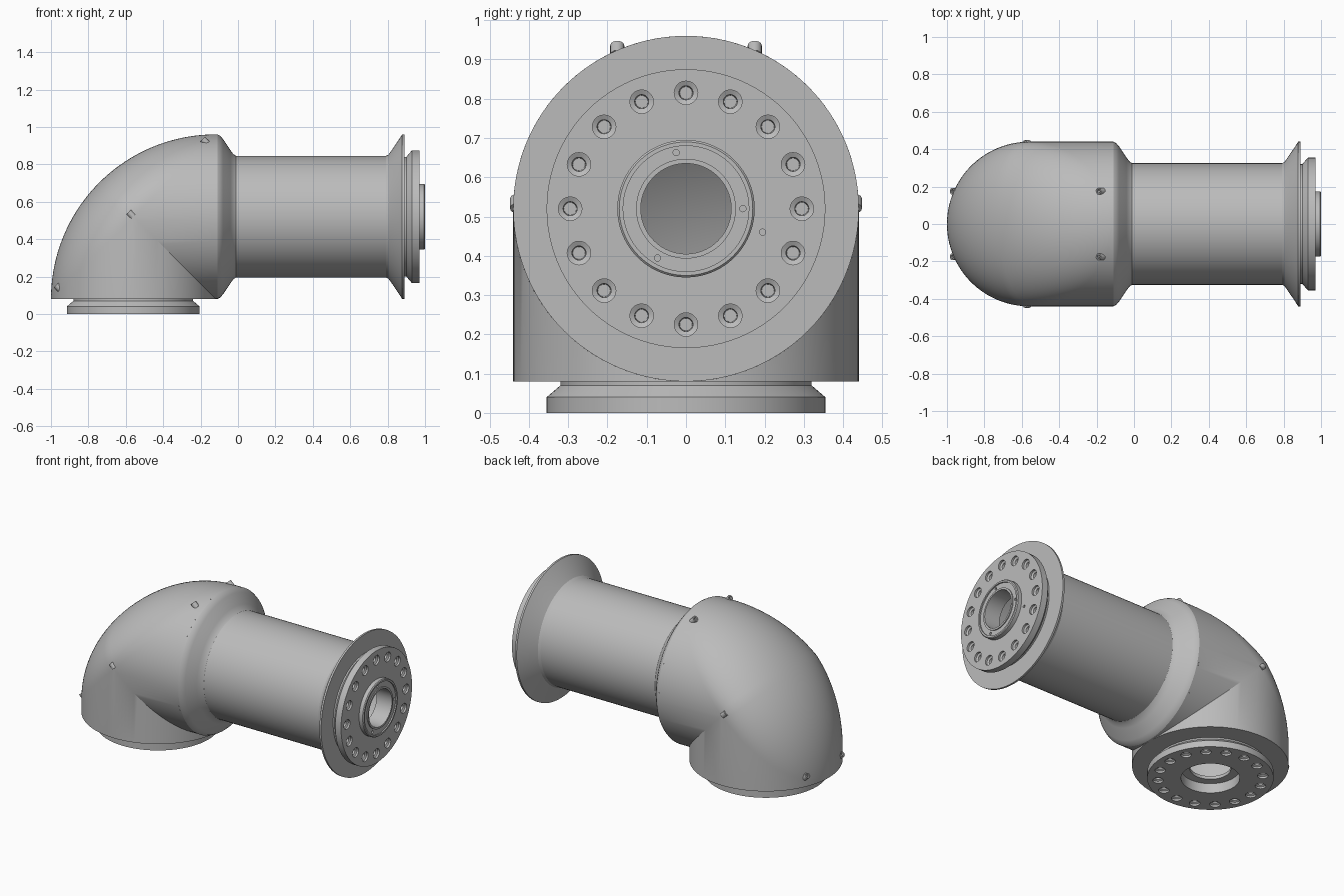
import bpy, bmesh, math
from mathutils import Matrix, Vector

cube = bpy.data.objects.get("Cube")
if cube:
    bpy.data.objects.remove(cube)

R = 0.44            # elbow radius
CX, CZ = -0.56, 0.52  # vertical axis x, horizontal axis z

grey = bpy.data.materials.new("machined grey")
grey.use_nodes = True
grey.diffuse_color = (0.5, 0.5, 0.5, 1)
grey.node_tree.nodes["Principled BSDF"].inputs["Base Color"].default_value = (0.5, 0.5, 0.5, 1)


def finish(bm, name, matrix=Matrix()):
    bmesh.ops.remove_doubles(bm, verts=bm.verts, dist=1e-4)
    bmesh.ops.recalc_face_normals(bm, faces=bm.faces)
    mesh = bpy.data.meshes.new(name)
    bm.to_mesh(mesh)
    bm.free()
    mesh.materials.append(grey)
    obj = bpy.data.objects.new(name, mesh)
    obj.matrix_world = matrix
    bpy.context.collection.objects.link(obj)
    return obj


def smooth(obj):
    bpy.ops.object.select_all(action='DESELECT')
    obj.select_set(True)
    bpy.context.view_layer.objects.active = obj
    bpy.ops.object.shade_smooth_by_angle(angle=math.radians(25))


def grid(bm, rows):
    """Skin rows of points with quads, leaving out collapsed corners."""
    vs = [[bm.verts.new(p) for p in row] for row in rows]
    for a, b in zip(vs, vs[1:]):
        for i in range(len(a) - 1):
            bm.faces.new((a[i], a[i + 1], b[i + 1], b[i]))


def lathe(bm, profile, segs=96, centre=(0, 0)):
    """Revolve (radius, height) points about a vertical axis."""
    turn = [2 * math.pi * i / segs for i in range(segs + 1)]
    grid(bm, [[(centre[0] + r * math.cos(a), centre[1] + r * math.sin(a), h)
               for a in turn] for r, h in profile])


# Elbow: two mitred cylinders closed by a domed cover
N = 128
bm = bmesh.new()


def mirror(p):
    return (CX + CZ - p[2], p[1], CX + CZ - p[0])


low, high = [], []
for i in range(N + 1):
    c, s = math.cos(2 * math.pi * i / N), math.sin(2 * math.pi * i / N)
    low.append((CX + R * c, R * s, CZ - R))
    high.append((CX + R * c, R * s, CZ - R * abs(c)))
grid(bm, [low, high])
grid(bm, [[mirror(p) for p in low], [mirror(p) for p in high]])
lathe(bm, [(R, CZ - R), (0.3, CZ - R)], N, (CX, 0))

half = R * math.sqrt(2)
rows = []
for i in range(N // 2 + 1):
    u = half * math.cos(2 * math.pi * i / N)
    top = max(math.sqrt(4 * R * R - u * u) - half, 0)
    base = max(R * R - u * u / 2, 0)
    k = (base - abs(u) * top) / (top * top) if top > 1e-6 else 0
    row = []
    for j in range(41):
        t = math.pi * j / 40
        w = top * math.sin(t)
        y = math.sqrt(max(base - abs(u) * w - k * w * w, 0))
        if j == 20:
            y = 0
        row.append((CX + (u - w) / math.sqrt(2), math.copysign(y, math.cos(t)),
                    CZ + (u + w) / math.sqrt(2)))
    rows.append(row)
grid(bm, rows)
smooth(finish(bm, "elbow_housing"))

# Horizontal arm with shoulder and flared rim
along_x = Matrix.Translation((0, 0, CZ)) @ Matrix.Rotation(math.pi / 2, 4, 'Y')
bm = bmesh.new()
lathe(bm, [(R, -0.12), (R, -0.11), (0.432, -0.095), (0.415, -0.08), (0.355, -0.04),
           (0.335, -0.025), (0.325, -0.01), (0.325, 0.79), (0.332, 0.805),
           (0.36, 0.825), (0.42, 0.865), (R, 0.878), (R, 0.89), (0.3, 0.89)])
smooth(finish(bm, "arm_tube", along_x))


def flange(name, bore, matrix, pins):
    """Bolted joint plate: its outer face lies at height 0."""
    bm = bmesh.new()
    rim = [(0.32, -0.08), (0.32, -0.07), (0.355, -0.04), (0.355, 0)]
    lathe(bm, rim + bore + rim[:1])
    plate = finish(bm, name, matrix)
    # Counterbored bolt holes and small pin holes
    bm = bmesh.new()
    for i in range(16):
        a = math.pi * i / 8
        lathe(bm, [(0, 0.01), (0.03, 0.01), (0.03, -0.012), (0.018, -0.018),
                   (0.016, -0.07), (0, -0.07)], 20,
              (0.295 * math.cos(a), 0.295 * math.sin(a)))
    for r, deg, h in pins:
        a = math.radians(deg)
        lathe(bm, [(0, h + 0.02), (0.008, h + 0.02), (0.008, h - 0.015), (0, h - 0.015)],
              12, (r * math.cos(a), r * math.sin(a)))
    cutter = finish(bm, "hole_cutter", matrix)
    cutter.hide_render = True
    mod = plate.modifiers.new("holes", 'BOOLEAN')
    mod.operation = 'DIFFERENCE'
    mod.solver = 'EXACT'
    mod.object = cutter
    bpy.context.view_layer.update()
    bpy.context.view_layer.objects.active = plate
    bpy.ops.object.modifier_apply(modifier=mod.name)
    bpy.data.objects.remove(cutter)
    smooth(plate)


# Outlet plate with raised hub, base plate with recessed bore
hub = [(0.175, 0), (0.175, 0.025), (0.17, 0.03), (0.16, 0.03), (0.16, 0.022),
       (0.127, 0.022), (0.127, 0.028), (0.115, 0.028), (0.115, -0.08)]
recess = [(0.165, 0), (0.165, -0.06), (0.115, -0.06), (0.115, -0.08)]
flange("outlet_flange", hub, Matrix.Translation((0.97, 0, 0)) @ along_x,
       [(0.145, 90, 0.022), (0.145, 190, 0.022), (0.145, 330, 0.022), (0.204, 73, 0)])
flange("base_flange", recess,
       Matrix.Translation((CX, 0, 0)) @ Matrix.Rotation(math.pi, 4, 'X'), [])

# Cover screws along the seam
tilt = Vector((-1, 0, 1)).to_track_quat('Z', 'Y').to_matrix().to_4x4()
for label, x, y, z in (("top", -0.18, 0.175, 0.925), ("side", -0.575, 0.43, 0.535),
                       ("low", -0.962, 0.175, 0.145)):
    for side, sign in (("left", 1), ("right", -1)):
        bm = bmesh.new()
        lathe(bm, [(0, -0.02), (0.018, -0.02), (0.018, 0.014), (0.01, 0.014),
                   (0.01, 0), (0, 0)], 20)
        smooth(finish(bm, f"cover_screw_{label}_{side}",
                      Matrix.Translation((x, sign * y, z)) @ tilt))
